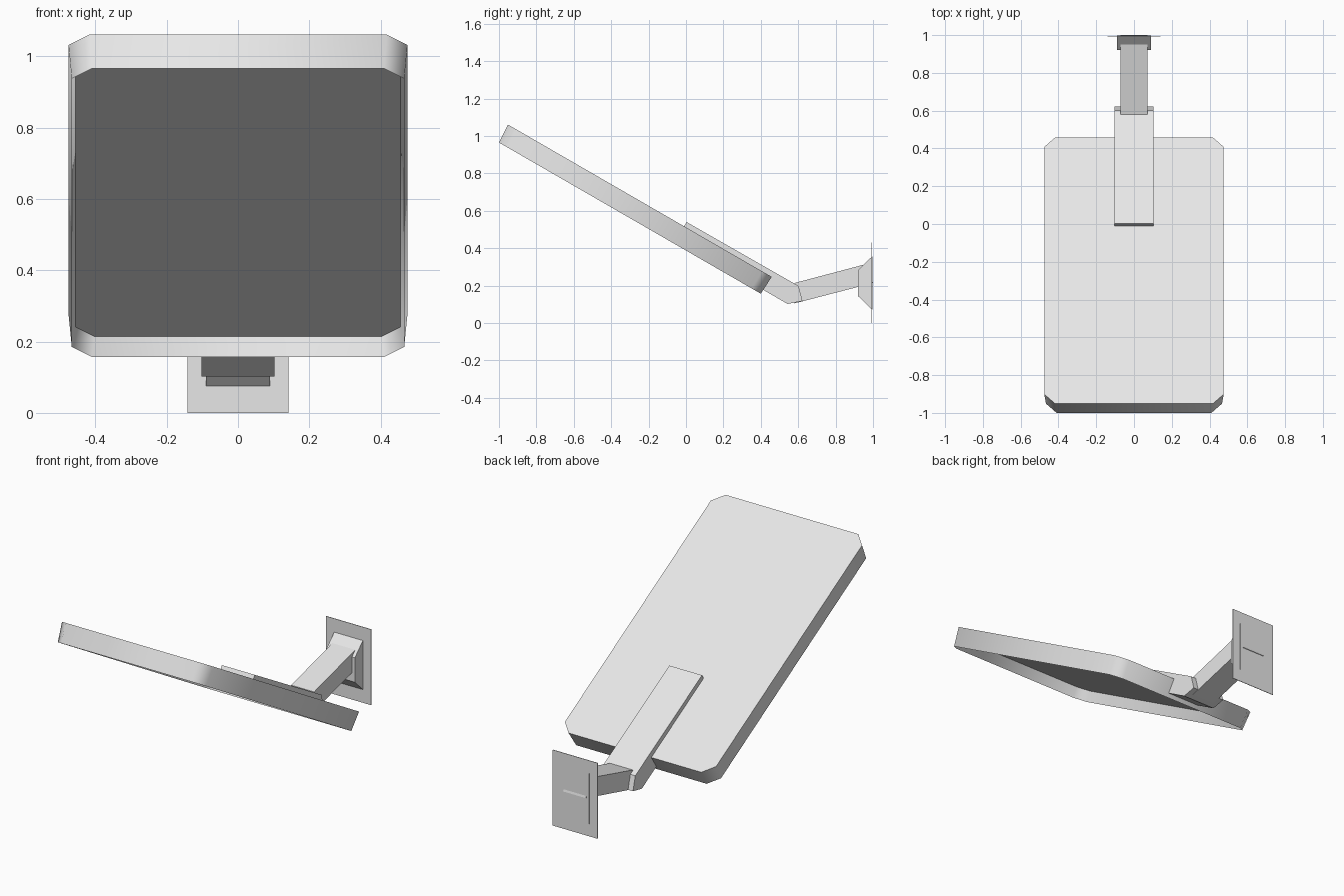
import bpy, bmesh, math
from mathutils import Matrix

old = bpy.data.objects.get("Cube")
if old:
    bpy.data.objects.remove(old, do_unlink=True)

# Single matte grey for every part
GREY = (0.8, 0.8, 0.8, 1.0)
mat = bpy.data.materials.new("light_grey")
mat.use_nodes = True
mat.diffuse_color = GREY
mat.node_tree.nodes["Principled BSDF"].inputs["Base Color"].default_value = GREY


def finish(bm, name, smooth=None, recalc=True):
    if recalc:
        bmesh.ops.recalc_face_normals(bm, faces=bm.faces[:])
    mesh = bpy.data.meshes.new(name)
    bm.to_mesh(mesh)
    bm.free()
    mesh.materials.append(mat)
    obj = bpy.data.objects.new(name, mesh)
    bpy.context.collection.objects.link(obj)
    if smooth:
        bpy.ops.object.select_all(action='DESELECT')
        obj.select_set(True)
        bpy.context.view_layer.objects.active = obj
        bpy.ops.object.shade_smooth_by_angle(angle=math.radians(smooth))
    return obj


def side_extrusion(name, profile, half_width):
    """Extrude a (y, z) side profile evenly across x."""
    bm = bmesh.new()
    face = bm.faces.new([bm.verts.new((-half_width, y, z)) for y, z in profile])
    new = bmesh.ops.extrude_face_region(bm, geom=[face])["geom"]
    verts = [v for v in new if isinstance(v, bmesh.types.BMVert)]
    bmesh.ops.translate(bm, verts=verts, vec=(2 * half_width, 0, 0))
    return finish(bm, name)


def clipped_ring(bm, w, l, c, z):
    """Rectangle with clipped corners, counter-clockwise."""
    pts = [(w, c - l), (w, l - c), (w - c, l), (c - w, l),
           (-w, l - c), (-w, c - l), (c - w, -l), (w - c, -l)]
    return [bm.verts.new((x, y, z)) for x, y in pts]


# Tilted panel: tray with clipped corners, open recess underneath
bm = bmesh.new()
top = clipped_ring(bm, 0.475, 0.814, 0.058, 0.107)
rim = clipped_ring(bm, 0.466, 0.808, 0.056, 0)
floor = clipped_ring(bm, 0.455, 0.797, 0.052, 0.06)
bm.faces.new(top)
bm.faces.new(floor[::-1])
for upper, lower in ((top, rim), (rim, floor)):
    for i in range(len(top)):
        j = (i + 1) % len(top)
        bm.faces.new((lower[i], lower[j], upper[j], upper[i]))
panel = finish(bm, "panel", smooth=50)
panel.matrix_world = (Matrix.Translation((0, -0.3, 0.561))
                      @ Matrix.Rotation(math.radians(-30), 4, 'X'))

# Bracket lying on the panel, thickened past the panel's lower end
side_extrusion("panel_bracket", [
    (0.003, 0.54), (0.602, 0.198), (0.623, 0.118), (0.543, 0.102),
    (0.412, 0.178), (0.43, 0.247), (-0.012, 0.514)], 0.103)

# Arm rising from the bracket to the wall
side_extrusion("support_arm", [
    (0.58, 0.214), (0.973, 0.318), (1.0, 0.214), (0.58, 0.105)], 0.072)

# Tapered wall mount
side_extrusion("wall_mount", [
    (0.92, 0.283), (0.997, 0.358), (0.997, 0.07), (0.92, 0.144)], 0.09)

# Thin wall plate
side_extrusion("wall_plate", [
    (0.992, 0), (0.992, 0.43), (0.995, 0.43), (0.995, 0)], 0.141)
